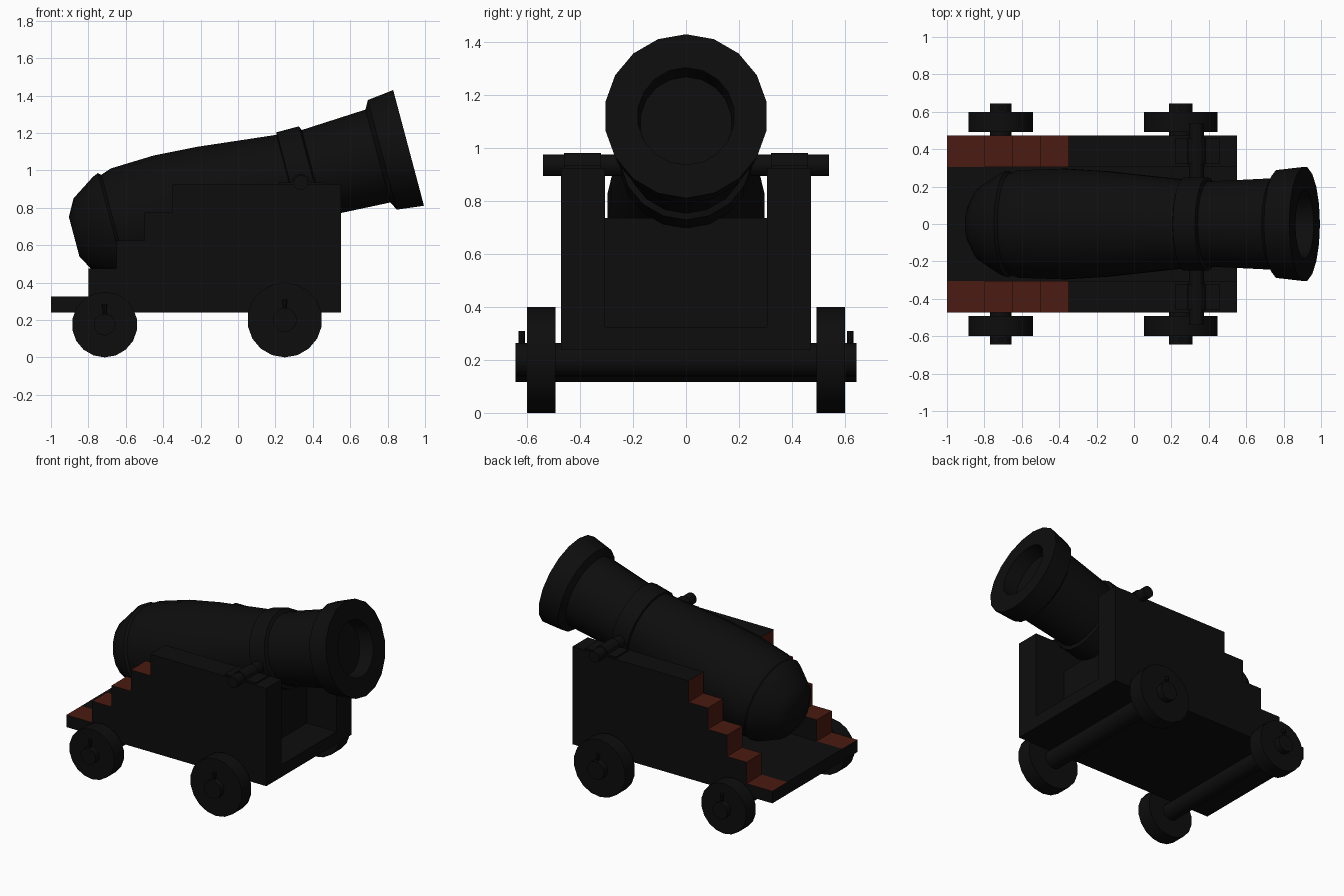
import bpy, bmesh, math
from mathutils import Matrix, Vector

if "Cube" in bpy.data.objects:
    bpy.data.objects.remove(bpy.data.objects["Cube"])


def material(name, rgb):
    m = bpy.data.materials.new(name)
    m.diffuse_color = (*rgb, 1)
    m.use_nodes = True
    m.node_tree.nodes["Principled BSDF"].inputs["Base Color"].default_value = m.diffuse_color
    return m


BLACK = material("black_paint", (0.004, 0.004, 0.004))
RED = material("red_paint", (0.07, 0.011, 0.006))


def finish(name, bm, smooth=False, red_test=None):
    bmesh.ops.remove_doubles(bm, verts=bm.verts, dist=1e-5)
    bmesh.ops.recalc_face_normals(bm, faces=bm.faces)
    for f in bm.faces:
        f.material_index = int(bool(red_test and red_test(f)))
    me = bpy.data.meshes.new(name)
    bm.to_mesh(me)
    bm.free()
    me.materials.append(BLACK)
    me.materials.append(RED)
    ob = bpy.data.objects.new(name, me)
    bpy.context.collection.objects.link(ob)
    if smooth:
        bpy.ops.object.select_all(action='DESELECT')
        ob.select_set(True)
        bpy.context.view_layer.objects.active = ob
        bpy.ops.object.shade_smooth_by_angle(angle=math.radians(30))
    return ob


def lathe(name, profile, origin, axis, side, n=18, squash=1.0):
    """Revolve (distance, radius) points about an axis; side is the squashed direction."""
    bm = bmesh.new()
    o, a, s = Vector(origin), Vector(axis).normalized(), Vector(side)
    up = a.cross(s)
    rings = []
    for t, r in profile:
        rings.append([bm.verts.new(o + a * t + up * (r * math.cos(k * math.tau / n))
                                   + s * (r * squash * math.sin(k * math.tau / n)))
                      for k in range(n)])
    for p, q in zip(rings, rings[1:]):
        for k in range(n):
            bm.faces.new((p[k], p[(k + 1) % n], q[(k + 1) % n], q[k]))
    bm.faces.new(rings[0])
    bm.faces.new(rings[-1])
    return finish(name, bm, smooth=True)


def rod(name, a, b, r, n=18):
    a, b = Vector(a), Vector(b)
    d = b - a
    side = Vector((1, 0, 0))
    return lathe(name, [(0, r), (d.length, r)], a, d, side, n)


def extrude(name, pts, y0, y1, red_test=None):
    """Extrude an x-z outline from y0 to y1."""
    bm = bmesh.new()
    f = bm.faces.new([bm.verts.new((x, y0, z)) for x, z in pts])
    g = bmesh.ops.extrude_face_region(bm, geom=[f])
    vs = [v for v in g["geom"] if isinstance(v, bmesh.types.BMVert)]
    bmesh.ops.translate(bm, verts=vs, vec=(0, y1 - y0, 0))
    return finish(name, bm, red_test=red_test)


def box(name, x0, x1, y0, y1, z0, z1):
    return extrude(name, [(x0, z0), (x1, z0), (x1, z1), (x0, z1)], y0, y1)


# Barrel: breech to muzzle, then the bore
barrel = [(-1.85, 0.11), (-1.80, 0.20), (-1.67, 0.285), (-1.64, 0.297), (-1.625, 0.283),
          (-1.566, 0.303), (-1.326, 0.311), (-1.09, 0.296), (-0.665, 0.249), (-0.66, 0.262),
          (-0.537, 0.262), (-0.528, 0.239), (-0.17, 0.257), (-0.145, 0.303), (0, 0.32),
          (0, 0.19), (-0.10, 0.18)]
lathe("barrel", barrel, (0.912, 0, 1.12), (0.966, 0, 0.257), (0, 1, 0), squash=0.965)

# Carriage bed and front transom
box("carriage_bed", -1, 0.55, -0.306, 0.306, 0.24, 0.325)
box("front_transom", 0.20, 0.32, -0.306, 0.306, 0.32, 0.735)

# Stepped cheeks with red treads and risers
steps = [(-1, 0.24), (0.55, 0.24), (0.55, 0.925)]
z = 0.925
for x in (-0.35, -0.5, -0.65, -0.8):
    steps += [(x, z), (x, z - 0.15)]
    z -= 0.15
steps.append((-1, 0.325))


def is_step(f):
    c = f.calc_center_median()
    return (f.normal.z > 0.9 or f.normal.x < -0.9) and -0.99 < c.x < -0.34


# Strap that arches over each trunnion
TX, TZ = 0.335, 0.935
arch = [(TX + 0.048 * math.cos(a), TZ + 0.046 * math.sin(a))
        for a in [math.pi * k / 6 for k in range(7)]]
strap = [(0.22, 0.92), (0.46, 0.92), (0.46, TZ)] + arch + [(0.22, TZ)]

for s, label in ((-1, "front"), (1, "back")):
    extrude(label + "_cheek", steps, s * 0.305, s * 0.472, is_step)
    extrude(label + "_trunnion_strap", strap, s * 0.32, s * 0.46)

# Trunnions
rod("trunnions", (TX, -0.54, TZ), (TX, 0.54, TZ), 0.04, 12)

# Axles, wheels and linch pins
for label, x, r in (("rear", -0.713, 0.175), ("fore", 0.25, 0.2)):
    ar = 0.058 if label == "rear" else 0.064
    rod(label + "_axle", (x, -0.643, r), (x, 0.643, r), ar)
    for s in (-1, 1):
        rod(label + "_wheel", (x, s * 0.492, r), (x, s * 0.60, r), r)
        rod(label + "_linch_pin", (x, s * 0.62, r), (x, s * 0.62, r + 0.09), 0.009, 8)
        rod(label + "_pin_head", (x, s * 0.62, r + 0.085), (x, s * 0.62, r + 0.11), 0.013, 8)
